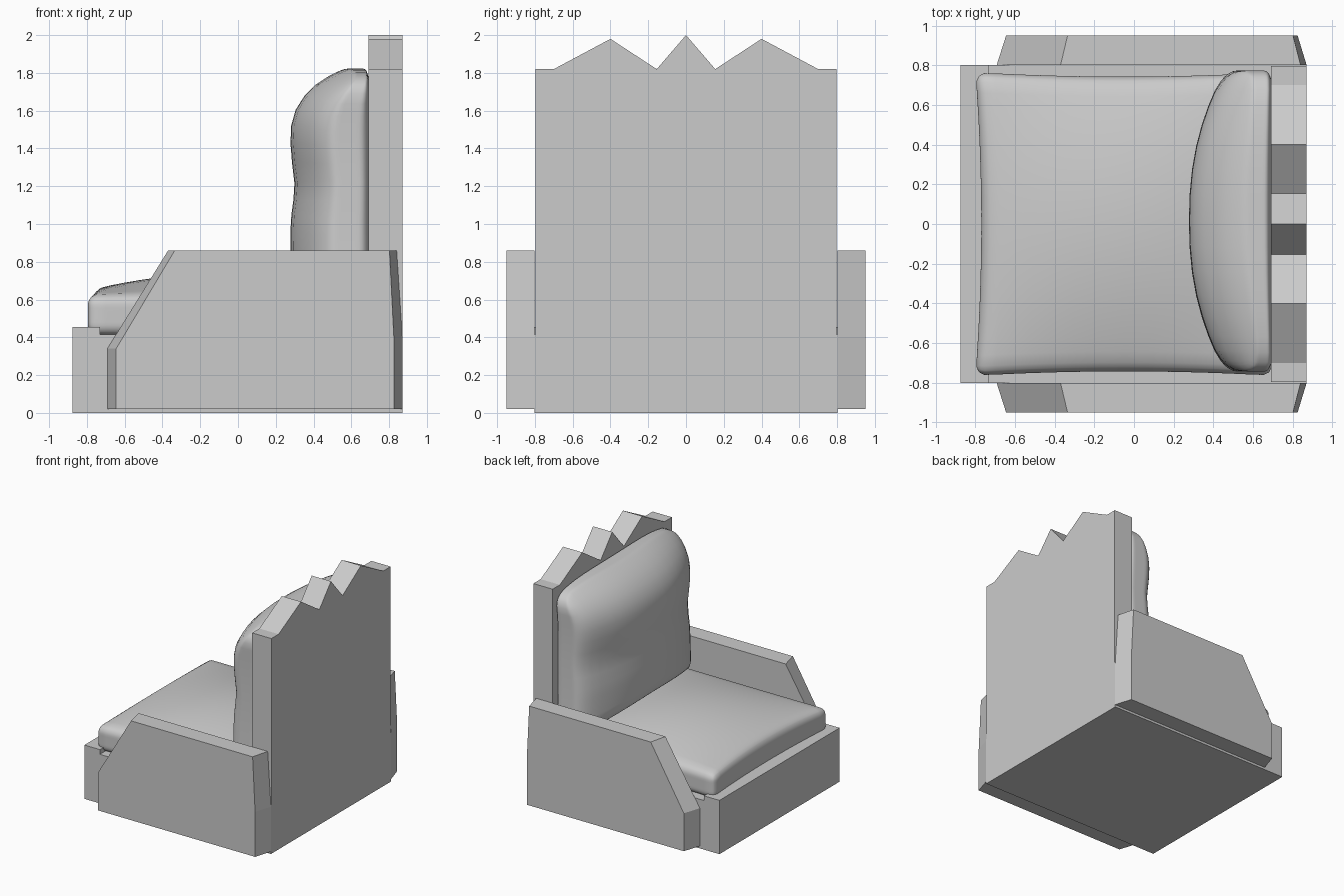
import bpy, bmesh, math
from mathutils import Vector

if "Cube" in bpy.data.objects:
    bpy.data.objects.remove(bpy.data.objects["Cube"])

grey = bpy.data.materials.new("Plain Grey")
grey.use_nodes = True
grey.diffuse_color = (0.6, 0.6, 0.6, 1)
grey.node_tree.nodes["Principled BSDF"].inputs["Base Color"].default_value = (0.6, 0.6, 0.6, 1)


def finish(name, bm, smooth=False):
    bmesh.ops.recalc_face_normals(bm, faces=bm.faces)
    mesh = bpy.data.meshes.new(name)
    bm.to_mesh(mesh)
    bm.free()
    mesh.materials.append(grey)
    obj = bpy.data.objects.new(name, mesh)
    bpy.context.collection.objects.link(obj)
    if smooth:
        bpy.ops.object.select_all(action='DESELECT')
        obj.select_set(True)
        bpy.context.view_layer.objects.active = obj
        bpy.ops.object.shade_smooth_by_angle(angle=math.radians(50))
    return obj


def loft(name, start, end):
    """Solid between two matching outlines."""
    bm = bmesh.new()
    a = [bm.verts.new(p) for p in start]
    b = [bm.verts.new(p) for p in end]
    bm.faces.new(a)
    bm.faces.new(b)
    for i in range(len(a)):
        j = (i + 1) % len(a)
        bm.faces.new((a[i], a[j], b[j], b[i]))
    return finish(name, bm)


def cushion(name, half, radius, shape):
    """Rounded box, denser toward its edges, then bent by the shape function."""
    bm = bmesh.new()
    bmesh.ops.create_cube(bm, size=2)
    bmesh.ops.subdivide_edges(bm, edges=bm.edges[:], cuts=17, use_grid_fill=True)
    for v in bm.verts:
        p = Vector([math.sin(c * math.pi / 2) * h for c, h in zip(v.co, half)])
        core = Vector([max(radius - h, min(h - radius, c)) for c, h in zip(p, half)])
        if (p - core).length > 0:
            p = core + (p - core).normalized() * radius
        v.co = shape(p.x / half[0], p.y / half[1], p.z / half[2])
    return finish(name, bm, True)


# Base box with a raised front lip
lip = [(-.875, 0), (.87, 0), (.87, .415), (-.73, .415), (-.73, .455), (-.875, .455)]
loft("base", [(x, -.803, z) for x, z in lip], [(x, .803, z) for x, z in lip])

# Tall back panel with a zigzag top
peaks = [(.797, 1.82), (.7, 1.82), (.4, 1.98), (.155, 1.82)]
crest = [(-.797, .41), (.797, .41)] + peaks + [(0, 2)] + [(-y, z) for y, z in reversed(peaks)]
loft("back_panel", [(.69, y, z) for y, z in crest], [(.87, y, z) for y, z in crest])

# Arms, tapered at both ends toward the outside
inner = [(-.692, .02), (-.692, .34), (-.37, .86), (.84, .86), (.87, .4), (.87, .02)]
outer = [(-.645, .02), (-.645, .34), (-.335, .86), (.802, .86), (.825, .4), (.825, .02)]
for name, s in (("left_arm", 1), ("right_arm", -1)):
    loft(name, [(x, s * .803, z) for x, z in inner], [(x, s * .95, z) for x, z in outer])


# Seat cushion: domed top, sides pulled in between the corners
def seat_shape(u, v, w):
    x = -.05 + u * (.75 - .03 * (1 - v * v))
    y = v * (.765 - .022 * (1 - u * u))
    dome = .115 * (1 - v * v) * (1 - .75 * u * u)
    return x, y, .41 + (w + 1) / 2 * (.215 + dome)


cushion("seat_cushion", (.75, .765, .11), .06, seat_shape)


# Back cushion: flat against the panel, bulging forward, thin along its top
def back_shape(u, v, w):
    drop = .07 * v ** 4 * max(0, w) + .01 * v
    y = .015 + v * (.765 - .02 * (1 - w * w))
    z = 1.215 + w * .605 - drop + .12 * (1 - v * v) * max(0, -w)
    lean = .25 * max(0, (z - 1.45) / .37) ** 2.5
    pinch = .022 * math.exp(-((z - 1.2) / .13) ** 2)
    front = min(.6, .277 + .18 * abs(v) ** 2.3 + lean + pinch)
    return .7 + (front - .7) * (1 - u) / 2, y, z


cushion("back_cushion", (.21, .76, .605), .1, back_shape)
